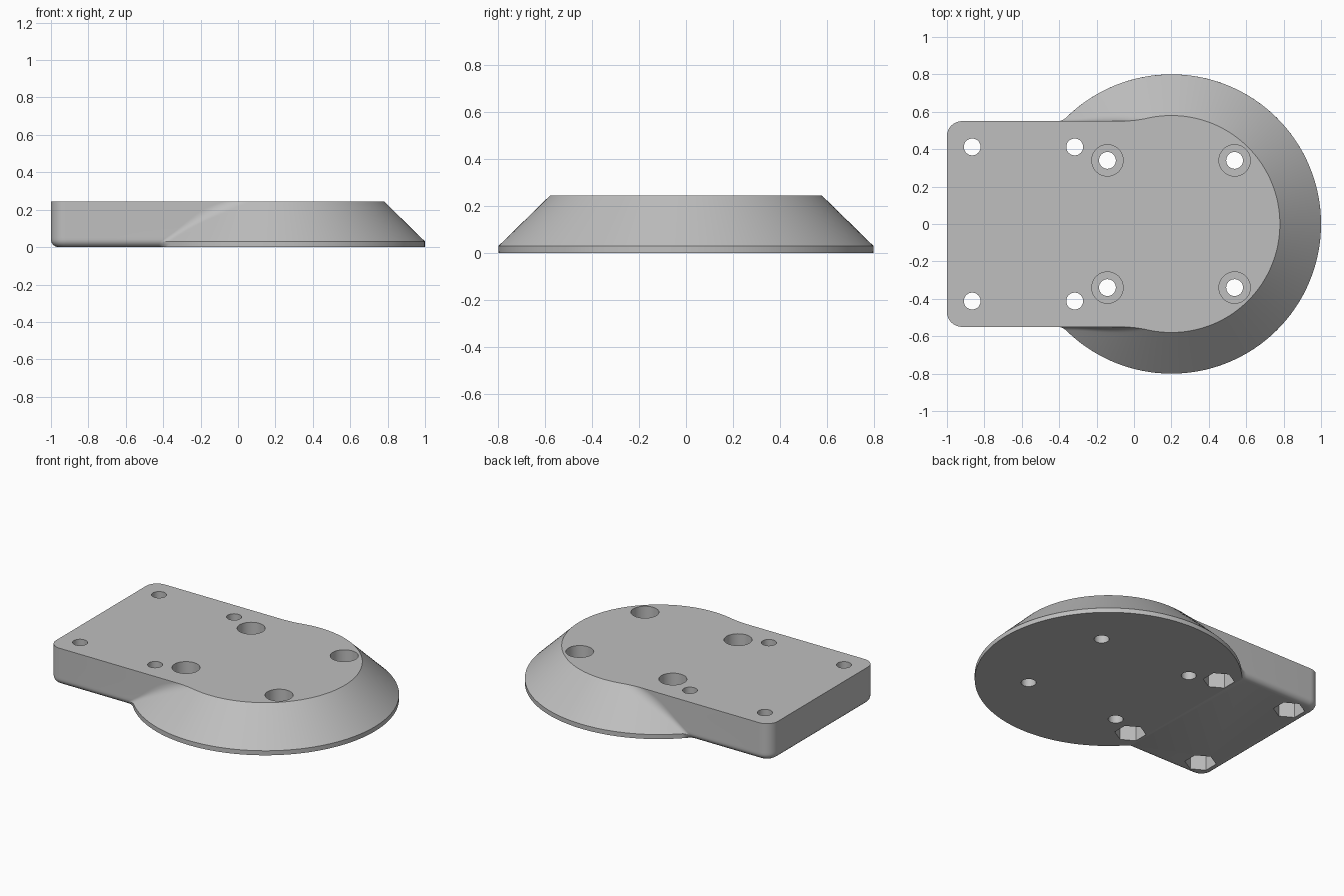
import bpy, bmesh
from math import sin, cos, pi, sqrt, atan2, radians

cube = bpy.data.objects.get("Cube")
if cube:
    bpy.data.objects.remove(cube, do_unlink=True)

HEIGHT, RIM = 0.245, 0.03         # total height, straight rim of the disk
HALF_WIDTH, CENTRE = 0.55, 0.2    # plate half width, disk centre in x
EDGE, CORNER = 0.04, 0.08         # lower edge round, plan corner round

grey = bpy.data.materials.new("plain grey")
grey.use_nodes = True
colour = (0.52, 0.52, 0.52, 1)
grey.diffuse_color = colour
grey.node_tree.nodes["Principled BSDF"].inputs["Base Color"].default_value = colour


def arc(cx, cy, r, a0, a1, n):
    return [(cx + r * cos(a0 + (a1 - a0) * i / n), cy + r * sin(a0 + (a1 - a0) * i / n))
            for i in range(n + 1)]


def outline(z):
    """Plate and disk joined by concave fillets, as one closed section at height z."""
    inset = EDGE - sqrt(EDGE ** 2 - (EDGE - z) ** 2) if z < EDGE else 0
    t = max(0, (z - RIM) / (HEIGHT - RIM))
    big = 0.8 - 0.22 * t
    r = 0.08 + 0.57 * t ** 2.5
    h, rc = HALF_WIDTH - inset, CORNER - inset
    fx = CENTRE - sqrt((big + r) ** 2 - (h + r) ** 2)
    a = atan2(-(h + r), CENTRE - fx)
    half = arc(-1 + inset + rc, h - rc, rc, pi, pi / 2, 8)
    half += arc(fx, h + r, r, -pi / 2, a, 12)
    half += arc(CENTRE, 0, big, a + pi, 0, 48)[1:]
    return half + [(x, -y) for x, y in reversed(half[:-1])]


def add_object(name, bm):
    bmesh.ops.recalc_face_normals(bm, faces=bm.faces)
    mesh = bpy.data.meshes.new(name)
    bm.to_mesh(mesh)
    bm.free()
    mesh.materials.append(grey)
    obj = bpy.data.objects.new(name, mesh)
    bpy.context.collection.objects.link(obj)
    return obj


# Body: stacked sections skinned together
levels = [0, 0.003, 0.01, 0.02, RIM, EDGE]
levels += [EDGE + (HEIGHT - EDGE) * i / 16 for i in range(1, 17)]
bm = bmesh.new()
rings = [[bm.verts.new((x, y, z)) for x, y in outline(z)] for z in levels]
for low, high in zip(rings, rings[1:]):
    for i in range(len(low)):
        bm.faces.new((low[i - 1], low[i], high[i], high[i - 1]))
bm.faces.new(rings[0])
bm.faces.new(rings[-1])
body = add_object("mounting_base", bm)


def cut(name, points, radius, z0, z1, sides, turn=0):
    """Cut a prism out of the body at each point."""
    bm = bmesh.new()
    for x, y in points:
        ends = [[bm.verts.new((px, py, z)) for px, py in
                 arc(x, y, radius, turn, turn + 2 * pi, sides)[:-1]] for z in (z0, z1)]
        for i in range(sides):
            bm.faces.new((ends[0][i - 1], ends[0][i], ends[1][i], ends[1][i - 1]))
        bm.faces.new(ends[0])
        bm.faces.new(ends[1])
    cutter = add_object(name, bm)
    cutter.hide_render = True
    mod = body.modifiers.new(name, "BOOLEAN")
    mod.operation, mod.solver, mod.object = "DIFFERENCE", "EXACT", cutter
    bpy.context.view_layer.objects.active = body
    bpy.ops.object.modifier_apply(modifier=name)
    bpy.data.objects.remove(cutter, do_unlink=True)


# Holes: plate bolts with nut pockets below, disk bolts with counterbores above
plate_bolts = [(x, s * 0.412) for x in (-0.865, -0.317) for s in (-1, 1)]
disk_bolts = [(x, s * 0.34) for x in (-0.142, 0.538) for s in (-1, 1)]
cut("bolt_holes", plate_bolts + disk_bolts, 0.045, -0.1, 0.4, 32)
cut("nut_pockets", plate_bolts, 0.095, -0.1, 0.12, 6, pi / 6)
cut("counterbores", disk_bolts, 0.084, 0.1, 0.4, 40)

# Smooth shading with sharp edges kept
bpy.ops.object.select_all(action="DESELECT")
body.select_set(True)
bpy.context.view_layer.objects.active = body
bpy.ops.object.shade_smooth_by_angle(angle=radians(25))
